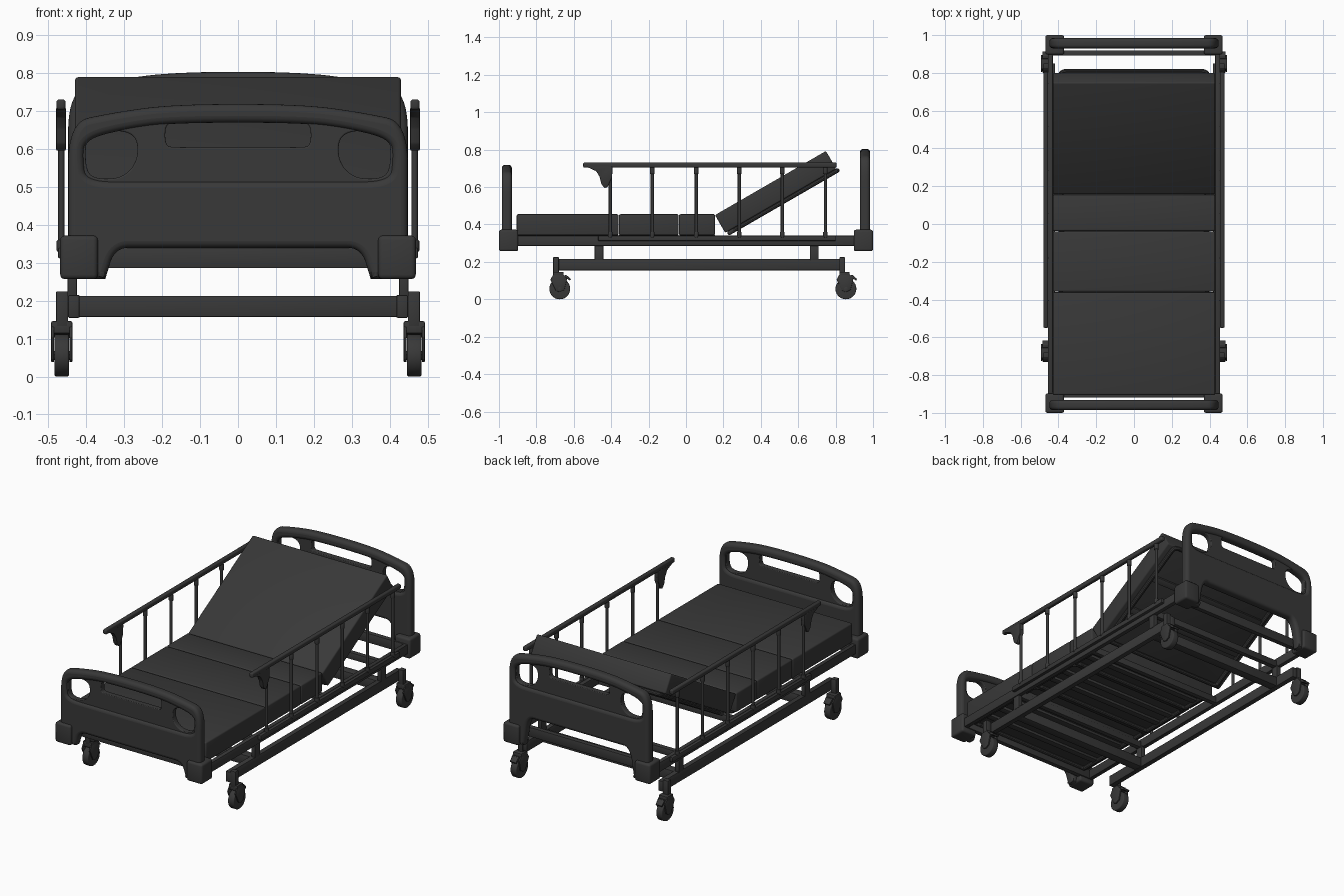
import bpy, bmesh, math
from mathutils import Matrix, Vector

if "Cube" in bpy.data.objects:
    bpy.data.objects.remove(bpy.data.objects["Cube"])

dark = bpy.data.materials.new("charcoal")
dark.diffuse_color = (0.04, 0.04, 0.04, 1)
dark.use_nodes = True
dark.node_tree.nodes["Principled BSDF"].inputs["Base Color"].default_value = dark.diffuse_color


def finish(ob, mirror=False):
    ob.data.materials.clear()
    ob.data.materials.append(dark)
    bpy.ops.object.select_all(action='DESELECT')
    ob.select_set(True)
    bpy.context.view_layer.objects.active = ob
    if ob.type == 'CURVE':
        bpy.ops.object.convert(target='MESH')
        ob = bpy.context.view_layer.objects.active
    bpy.ops.object.shade_smooth_by_angle(angle=math.radians(35))
    if mirror:
        ob.modifiers.new("mirror", 'MIRROR')
    return ob


def from_bm(name, bm, mirror=False, mat=None):
    if mat:
        bm.transform(mat)
    bmesh.ops.recalc_face_normals(bm, faces=bm.faces)
    me = bpy.data.meshes.new(name)
    bm.to_mesh(me)
    bm.free()
    ob = bpy.data.objects.new(name, me)
    bpy.context.collection.objects.link(ob)
    return finish(ob, mirror)


def box(name, x, y, z, bevel=0.003, mirror=False, mat=None, seg=2):
    bm = bmesh.new()
    bmesh.ops.create_cube(bm, size=1)
    for v in bm.verts:
        v.co = Vector([(r[0] + r[1]) / 2 + c * (r[1] - r[0]) for c, r in zip(v.co, (x, y, z))])
    bmesh.ops.bevel(bm, geom=bm.edges[:], offset=bevel, segments=seg, profile=0.5, affect='EDGES')
    return from_bm(name, bm, mirror, mat)


def cyl(name, centre, r, length, axis='Z', bevel=0, n=12, mirror=True):
    bm = bmesh.new()
    bmesh.ops.create_cone(bm, cap_ends=True, segments=n, radius1=r, radius2=r, depth=length)
    if bevel:
        rims = [e for e in bm.edges if abs(e.verts[0].co.z - e.verts[1].co.z) < 1e-5]
        bmesh.ops.bevel(bm, geom=rims, offset=bevel, segments=3, profile=0.5, affect='EDGES')
    rot = Matrix.Rotation(math.pi / 2, 4, 'Y') if axis == 'X' else Matrix()
    return from_bm(name, bm, mirror, Matrix.Translation(centre) @ rot)


def prism(name, yz, x0, x1, bevel=0.003):
    bm = bmesh.new()
    f = bm.faces.new([bm.verts.new((x0, y, z)) for y, z in yz])
    ext = bmesh.ops.extrude_face_region(bm, geom=[f])
    bmesh.ops.translate(bm, vec=(x1 - x0, 0, 0),
                        verts=[v for v in ext['geom'] if isinstance(v, bmesh.types.BMVert)])
    bmesh.ops.bevel(bm, geom=bm.edges[:], offset=bevel, segments=2, profile=0.5, affect='EDGES')
    return from_bm(name, bm, True)


def smooth(pts, rounds=3):
    # corner cutting; doubled points stay sharp
    for _ in range(rounds):
        out = []
        for a, b in zip(pts, pts[1:] + pts[:1]):
            out += [tuple(p * .75 + q * .25 for p, q in zip(a, b)),
                    tuple(p * .25 + q * .75 for p, q in zip(a, b))]
        pts = out
    return [p for i, p in enumerate(pts) if (Vector(p) - Vector(pts[i - 1])).length > 1e-5]


def sym(half):
    return half + [(-x, z) for x, z in reversed(half)]


def curve(name, loops, flat=True, bevel=0.0, extrude=0.0, mat=Matrix(), res=3):
    cu = bpy.data.curves.new(name, 'CURVE')
    cu.dimensions = '2D' if flat else '3D'
    cu.fill_mode = 'BOTH' if flat else 'FULL'
    cu.bevel_depth, cu.extrude, cu.bevel_resolution = bevel, extrude, res
    if flat:
        cu.offset = -bevel
    for pts in loops:
        sp = cu.splines.new('POLY')
        sp.points.add(len(pts) - 1)
        for p, c in zip(sp.points, pts):
            p.co = (c[0], c[1], c[2] if len(c) > 2 else 0, 1)
        sp.use_cyclic_u = True
    ob = bpy.data.objects.new(name, cu)
    bpy.context.collection.objects.link(ob)
    ob.matrix_world = mat
    return finish(ob)


# Footboard and headboard: thick rounded frame, thin recessed panel with grip holes
slot = [(.10, .605), (.165, .605), (.192, .608), (.192, .666), (.165, .67), (.10, .67)]
grip = [(.262, .575), (.27, .645), (.36, .65), (.402, .635), (.402, .54), (.37, .52), (.30, .525)]
for name, y, up in (("footboard", -.958, 0), ("headboard", .957, .085)):
    def lift(pts):
        return [(x, z + up if z > .3 else z) for x, z in pts]
    outer = sym([(.25, .34), (.325, .34), (.35, .258), (.35, .258), (.448, .258), (.448, .258),
                 (.448, .45), (.448, .67), (.34, .695), (.17, .719)])
    recess = sym([(.25, .515), (.40, .515), (.408, .57), (.405, .625), (.30, .653), (.17, .67)])
    panel = sym([(.25, .49), (.425, .49), (.427, .56), (.425, .645), (.32, .675), (.17, .692)])
    place = Matrix.Translation((0, y, 0)) @ Matrix.Rotation(math.pi / 2, 4, 'X')
    curve(name + "_frame", [smooth(lift(outer)), smooth(lift(recess))], True, .018, .009, place)
    holes = [smooth(lift(h)) for h in (sym(slot), grip, [(-x, z) for x, z in grip])]
    curve(name + "_panel", [smooth(lift(panel))] + holes, True, .004, .012, place, 2)
    s = 1 if y > 0 else -1
    box(name + "_corner_block", (.37, .469), sorted((s * .897, s * 1.0)), (.257, .372), .012, True, seg=3)

# Mattress sections
tilt = Matrix.Translation((0, .21, .355)) @ Matrix.Rotation(math.radians(30), 4, 'X')
for name, y0, y1 in (("leg", -.905, -.361), ("thigh", -.358, -.04), ("seat", -.037, .155)):
    box(name + "_mattress", (-.43, .43), (y0, y1), (.342, .455), .008, seg=3)
box("back_mattress", (-.43, .43), (0, .685), (0, .11), .008, mat=tilt, seg=3)

# Support tubes under every section, slats under the flat ones
flat = Matrix.Translation((0, 0, .343))
for name, y0, y1, m, n in (("leg", -.89, -.37, flat, 5), ("thigh", -.355, -.045, flat, 3),
                           ("seat", -.03, .15, flat, 2), ("back", .02, .685, tilt, 3)):
    ring = [(-.39, y0), (-.39, y0), (.39, y0), (.39, y0), (.39, y1 - .06), (.39, y1),
            (.32, y1), (-.32, y1), (-.39, y1), (-.39, y1 - .06)]
    curve(name + "_support_tube", [smooth([(x, y, -.011) for x, y in ring])], False, .012, 0, m)
    for i in range(1, n):
        c = y0 + (y1 - y0) * i / n
        box(name + "_slat", (-.39, .39), (c - .018, c + .018), (-.016, .001), .002, mat=m)

# Bed frame
box("frame_side_rail", (.43, .455), (-.91, .91), (.286, .34), mirror=True)
for y in (-.905, -.465, .17, .685, .905):
    box("frame_cross_bar", (-.44, .44), (y - .014, y + .014), (.286, .325 if abs(y) < .9 else .34))

# Base frame with columns
box("base_side_beam", (.418, .448), (-.71, .85), (.155, .215), mirror=True)
for y in (-.465, .685):
    box("base_cross_beam", (-.43, .43), (y - .025, y + .025), (.157, .213))
    box("column", (.425, .45), (y - .023, y + .023), (.21, .295), mirror=True)

# Castors
for y in (-.695, .835):
    w = y + .02
    box("castor_post", (.448, .48), (y - .015, y + .015), (.13, .225), mirror=True)
    cyl("castor_wheel", (.465, w, .056), .056, .038, 'X', .005, 28)
    cyl("castor_axle", (.465, w, .056), .012, .056, 'X', .002, 14)
    fork = [(w - .05, .105), (w - .035, .132), (w + .02, .132), (w + .04, .11),
            (w + .025, .05), (w, .038), (w - .02, .045)]
    for x in (.437, .485):
        prism("castor_fork", fork, x, x + .008, .002)
    box("castor_cap", (.437, .493), (w - .035, w + .02), (.114, .146), .004, True)
    prism("brake_pedal", [(w + .01, .125), (w + .035, .13), (w + .06, .108), (w + .055, .10), (w + .03, .115)],
          .445, .485, .002)

# Side guards
box("guard_top_bar", (.455, .479), (-.55, .805), (.704, .731), .007, True, seg=3)
box("guard_bottom_bar", (.455, .475), (-.47, .80), (.312, .34), .004, True)
for y in (-.405, -.18, .055, .285, .515, .745):
    cyl("guard_post", (.466, y, .52), .0085, .38)
    cyl("guard_post_collar", (.466, y, .688), .0125, .036, bevel=.003)
    cyl("guard_post_foot", (.466, y, .345), .0125, .03, bevel=.003)
prism("guard_latch", [(-.535, .71), (-.48, .685), (-.462, .655), (-.452, .615), (-.435, .595),
                      (-.42, .60), (-.396, .65), (-.394, .71)], .454, .48, .004)
